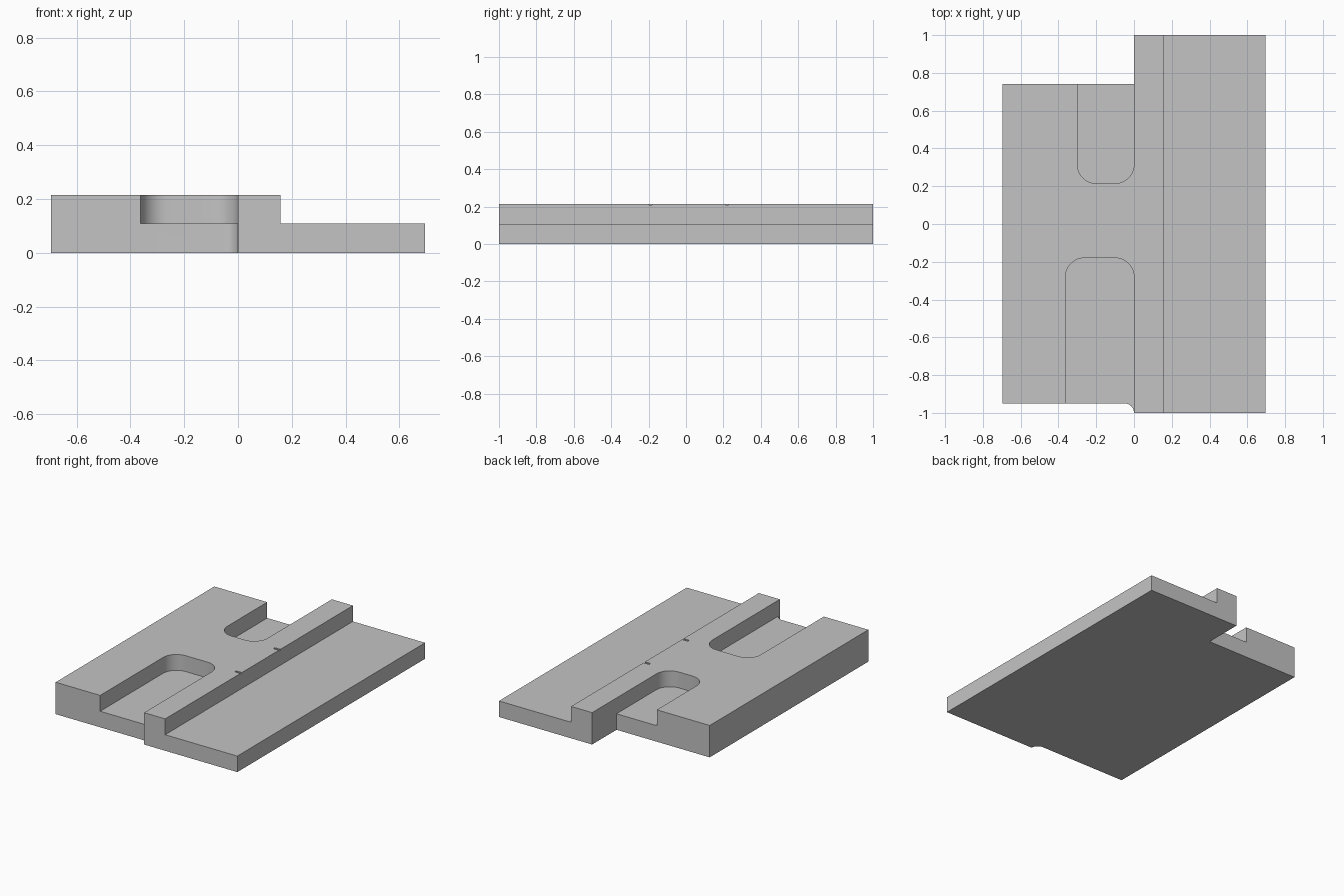
import bpy
import bmesh
from math import cos, sin, pi, radians

default = bpy.data.objects.get("Cube")
if default:
    bpy.data.objects.remove(default, do_unlink=True)

HALF_X, TOP, STEP, RIB = 0.695, 0.215, 0.108, 0.157
BACK, FRONT = 0.74, -0.95

grey = bpy.data.materials.new("plain grey")
grey.use_nodes = True
grey.diffuse_color = (0.55, 0.55, 0.55, 1)
grey.node_tree.nodes["Principled BSDF"].inputs["Base Color"].default_value = (0.55, 0.55, 0.55, 1)


def arc(cx, cy, r, start, end, steps=12):
    """Points along an arc, angles in degrees."""
    angles = [radians(start + (end - start) * i / steps) for i in range(steps + 1)]
    return [(cx + r * cos(a), cy + r * sin(a)) for a in angles]


def prism(name, outline, z0, z1):
    """Extrude a flat outline upwards into a solid."""
    bm = bmesh.new()
    base = bm.faces.new([bm.verts.new((x, y, z0)) for x, y in outline])
    new = bmesh.ops.extrude_face_region(bm, geom=[base])["geom"]
    top = [v for v in new if isinstance(v, bmesh.types.BMVert)]
    bmesh.ops.translate(bm, verts=top, vec=(0, 0, z1 - z0))
    bmesh.ops.recalc_face_normals(bm, faces=bm.faces)
    mesh = bpy.data.meshes.new(name)
    bm.to_mesh(mesh)
    bm.free()
    mesh.materials.append(grey)
    obj = bpy.data.objects.new(name, mesh)
    bpy.context.collection.objects.link(obj)
    return obj


def box(name, x0, x1, y0, y1, z0, z1):
    return prism(name, [(x0, y0), (x1, y0), (x1, y1), (x0, y1)], z0, z1)


def pocket(name, x0, closed_y, open_y, r=0.1):
    """Slot cutter with two rounded corners at its closed end."""
    s = 1 if open_y > closed_y else -1
    cy = closed_y + s * r
    outline = [(x0, open_y)]
    outline += arc(x0 + r, cy, r, 180, 180 + s * 90)
    outline += arc(-r, cy, r, -s * 90, 0)
    outline += [(0, open_y)]
    return prism(name, outline, STEP, TOP + 0.1)


# Stepped plate with a concave fillet at the front joint
fillet = 0.05
outline = [(-HALF_X, BACK), (-HALF_X, FRONT)]
outline += arc(-fillet, -1, fillet, 90, 0)
outline += [(HALF_X, -1), (HALF_X, 1), (0, 1), (0, BACK)]
plate = prism("stepped_plate", outline, 0, TOP)

# Lowered shelf, two open pockets and two small notches in the rib
cutters = [
    box("shelf_cutter", RIB, 1, -1.2, 1.2, STEP, TOP + 0.1),
    pocket("front_pocket_cutter", -0.363, -0.18, -1.2),
    pocket("back_pocket_cutter", -0.3, 0.215, 1.2),
]
for i, y in enumerate((-0.19, 0.22)):
    cutters.append(box(f"notch_cutter_{i}", 0.115, RIB + 0.02, y - 0.008, y + 0.008,
                       TOP - 0.006, TOP + 0.1))

bpy.context.view_layer.objects.active = plate
for cutter in cutters:
    cutter.hide_render = True
    mod = plate.modifiers.new(cutter.name, 'BOOLEAN')
    mod.operation = 'DIFFERENCE'
    mod.solver = 'EXACT'
    mod.object = cutter
    bpy.ops.object.modifier_apply(modifier=mod.name)
    bpy.data.objects.remove(cutter, do_unlink=True)

# Smooth the rounded walls, keep the edges crisp
bpy.ops.object.select_all(action='DESELECT')
plate.select_set(True)
bpy.ops.object.shade_smooth_by_angle(angle=radians(30))
